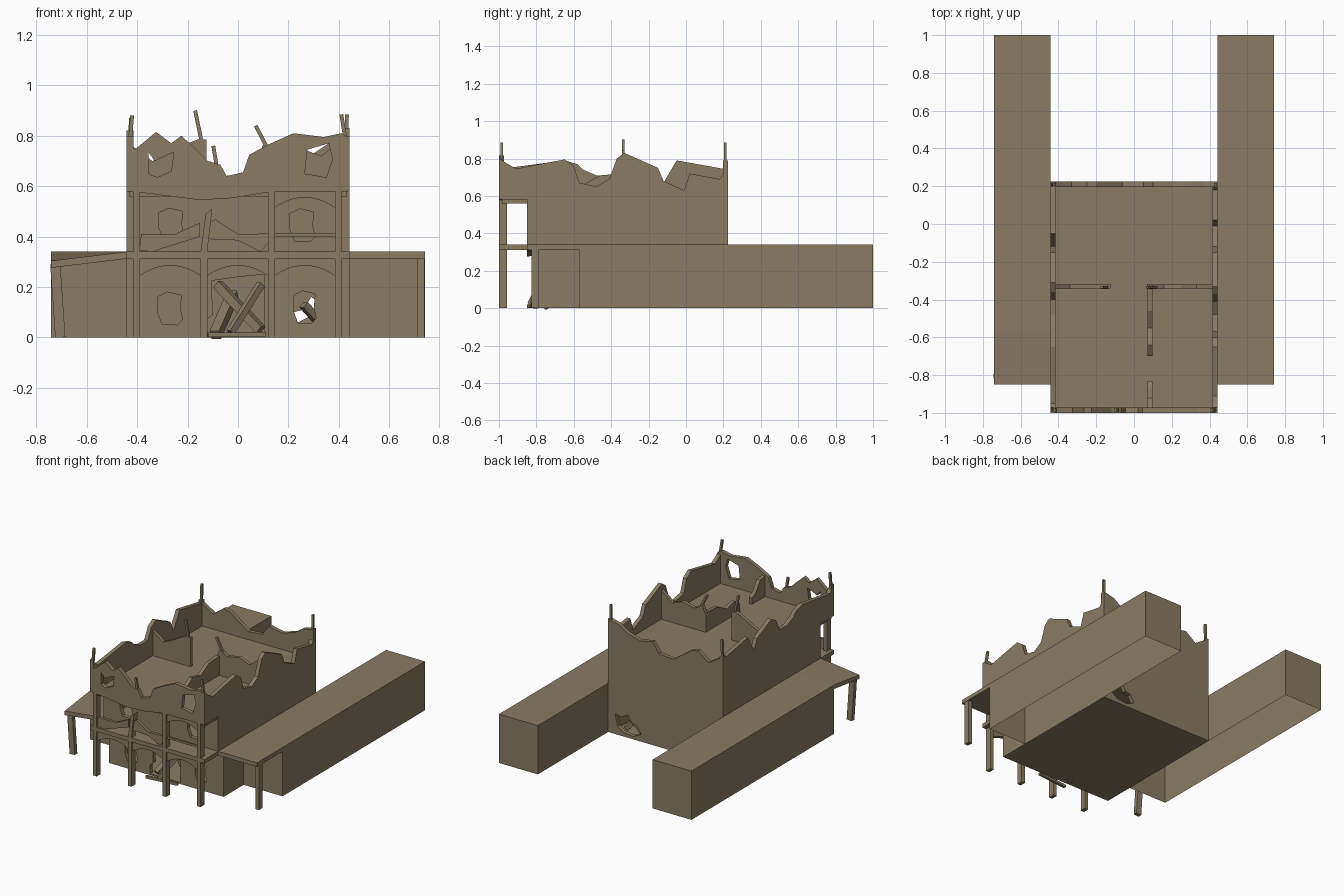
import bpy, bmesh
from mathutils import Vector

if "Cube" in bpy.data.objects:
    bpy.data.objects.remove(bpy.data.objects["Cube"])

mat = bpy.data.materials.new("sandstone brown")
mat.diffuse_color = (0.25, 0.2, 0.125, 1)
mat.use_nodes = True
mat.node_tree.nodes["Principled BSDF"].inputs["Base Color"].default_value = mat.diffuse_color


def finish(bm, name):
    bmesh.ops.recalc_face_normals(bm, faces=bm.faces[:])
    me = bpy.data.meshes.new(name)
    bm.to_mesh(me)
    bm.free()
    me.materials.append(mat)
    ob = bpy.data.objects.new(name, me)
    bpy.context.collection.objects.link(ob)
    return ob


def box(name, x0, x1, y0, y1, z0, z1, bottom=True):
    bm = bmesh.new()
    bmesh.ops.create_cube(bm, size=1)
    for v in bm.verts:
        v.co = (x1 if v.co.x > 0 else x0, y1 if v.co.y > 0 else y0, z1 if v.co.z > 0 else z0)
    ob = finish(bm, name)
    if not bottom:
        bm = bmesh.new()
        bm.from_mesh(ob.data)
        low = [f for f in bm.faces if f.calc_center_median().z < z0 + 0.001]
        bmesh.ops.delete(bm, geom=low, context='FACES_ONLY')
        bm.to_mesh(ob.data)
        bm.free()
    return ob


def wall(name, outline, at, thick, axis='y', holes=()):
    """Upright panel: outline of (along, z), set at a y (or x) position."""
    bm = bmesh.new()
    edges = []
    for loop in [outline, *holes]:
        vs = [bm.verts.new((a, at, z) if axis == 'y' else (at, a, z)) for a, z in loop]
        edges += [bm.edges.new((vs[i - 1], vs[i])) for i in range(len(vs))]
    n = Vector((0, -1, 0)) if axis == 'y' else Vector((1, 0, 0))
    bmesh.ops.triangle_fill(bm, edges=edges, use_beauty=True, normal=n)
    r = bmesh.ops.extrude_face_region(bm, geom=bm.faces[:])
    d = Vector((0, thick, 0)) if axis == 'y' else Vector((thick, 0, 0))
    for g in r['geom']:
        if isinstance(g, bmesh.types.BMVert):
            g.co += d
    return finish(bm, name)


def beam(name, p, q, w=0.022, d=None):
    """Square bar between two points."""
    p, q = Vector(p), Vector(q)
    bm = bmesh.new()
    bmesh.ops.create_cube(bm, size=1)
    rot = (q - p).to_track_quat('Z', 'Y')
    for v in bm.verts:
        v.co = (p + q) / 2 + rot @ Vector((v.co.x * w, v.co.y * (d or w), v.co.z * (q - p).length))
    return finish(bm, name)


def ragged(cx, cz, w, h):
    """Broken window opening."""
    pts = [(-.5, .35), (-.1, .5), (.45, .4), (.4, 0), (.5, -.35), (.3, -.5), (-.3, -.48), (-.5, -.1)]
    return [(cx + a * w, cz + b * h) for a, b in pts]


W, T, DECK = 0.4425, 0.028, 0.585

# long low wings with porch roofs and posts
for s, side in ((1, "right"), (-1, "left")):
    a, b = sorted((s * W, s * 0.742))
    box(side + "_wing", a, b, -0.57, 1, 0, 0.34, bottom=False)
    roof = box(side + "_porch_roof", a, b, -0.85, -0.57, 0.312, 0.34)
    if s < 0:  # sagging corner
        for v in roof.data.vertices:
            if v.co.x < -0.7 and v.co.y < -0.8:
                v.co.z -= 0.036
    top = 0.312 if s > 0 else 0.29
    beam(side + "_porch_post", (s * (0.725 if s > 0 else 0.705), -0.805, 0),
         (s * 0.725, -0.805, top), 0.028, 0.04)

# side walls with broken parapets
right_top = [(-1, .8), (-.91, .745), (-.65, .795), (-.6, .76), (-.57, .67), (-.48, .65), (-.41, .69),
             (-.37, .80), (-.33, .83), (-.15, .75), (-.12, .68), (-.01, .63), (.02, .72), (.18, .69), (.225, .75)]
left_top = [(-1, .8), (-.95, .75), (-.65, .79), (-.58, .77), (-.55, .74), (-.48, .71), (-.4, .71),
            (-.36, .79), (-.31, .82), (-.15, .745), (-.12, .67), (-.05, .79), (.2, .745), (.225, .76)]
base = [(.225, 0), (-.79, 0), (-.79, .312), (-.85, .312), (-.85, .58), (-1, .58)]
wall("right_side_wall", right_top + base, W - T, T, 'x')
wall("left_side_wall", left_top + base, -W, T, 'x')

# back wall with hole at the ground
back = [(-W, 0), (-W, .76), (-.33, .69), (-.25, .75), (-.2, .74), (-.06, .64), (.05, .65), (.1, .72),
        (.2, .70), (.3, .73), (.36, .77), (W, .79), (W, 0)]
wall("back_wall", back, 0.225, -T, holes=[
    [(.19, .05), (.22, .10), (.26, .11), (.29, .16), (.34, .13), (.39, .14), (.37, .06), (.33, .03), (.25, .02)]])

# floors
box("ground_floor", -W, W, -0.79, 0.22, 0, 0.01)
box("upper_floor", -W + .01, W - .01, -0.8, 0.21, 0.312, 0.34)
box("balcony_floor", -W, W, -1, -0.79, 0.312, 0.34)
box("roof_deck", -W + .01, W - .01, -0.985, 0.21, DECK - .025, DECK)

# recessed front walls with windows and broken doorway
wall("ground_front_wall", [(-W, 0), (-W, .312), (W, .312), (W, 0), (.105, 0), (.105, .25), (0, .24), (-.105, .225),
                           (-.1, .09), (-.125, .07), (-.125, 0)], -0.79, T,
     holes=[ragged(-.27, .115, .1, .13), ragged(.265, .12, .09, .13)])
wall("upper_front_wall", [(-W, .34), (-W, .575), (W, .575), (W, .34)], -0.85, T,
     holes=[ragged(-.265, .45, .1, .125), ragged(.255, .445, .1, .13)])

# front facade above the gallery
front = [(-W, .80), (-.41, .745), (-.325, .815), (-.265, .77), (-.225, .80), (-.17, .75), (-.12, .70),
         (-.07, .685), (-.045, .64), (.02, .655), (.045, .725), (.12, .765), (.22, .81), (.34, .795),
         (.41, .81), (W, .79), (W, .58), (.12, .576), (-.02, .553), (-.15, .545), (-.39, .575), (-W, .58)]
wall("front_parapet", front, -1, T, holes=[
    [(-.355, .735), (-.33, .70), (-.255, .735), (-.265, .66), (-.32, .635), (-.355, .65)],
    [(.275, .745), (.36, .77), (.375, .71), (.35, .635), (.265, .65)]])

# gallery posts, one snapped
posts = [-0.4025, -0.135, 0.1325, 0.3975]
for i, x in enumerate(posts):
    box(f"gallery_post_{i + 1}", x - .0135, x + .0135, -1, -0.957, 0, .34 if i == 1 else .58)
wall("snapped_post_top", [(-.1485, .34), (-.122, .34), (-.102, .512), (-.128, .49)], -1, .043)


# arches between the posts
def arch(name, x0, x1, spring, rise, top):
    n = 10
    curve = [(x0 + (x1 - x0) * i / n, spring + rise * (1 - (2 * i / n - 1) ** 2)) for i in range(n + 1)]
    wall(name, curve + [(x1, top), (x0, top)], -0.99, .025)


for i in range(3):
    arch(f"lower_arch_{i + 1}", posts[i] + .0135, posts[i + 1] - .0135, .245, .04, .315)
arch("upper_arch", posts[2] + .0135, posts[3] - .0135, .515, .04, .585)

# broken balcony railing
wall("railing_left", [(-.389, .345), (-.385, .41), (-.25, .41), (-.15, .455), (-.15, .40), (-.23, .375), (-.34, .34)],
     -0.99, .02)
wall("railing_middle", [(-.12, .39), (-.12, .455), (-.09, .468), (0, .41), (.12, .412), (.12, .375), (.09, .34),
                        (0, .385)], -0.99, .02)
wall("railing_right", [(.146, .40), (.146, .415), (.384, .415), (.384, .40)], -0.985, .012)

# ruined partition walls on the top storey
wall("partition_left", [(-.42, .57), (-.42, .76), (-.34, .70), (-.27, .73), (-.2, .77), (-.16, .785), (-.125, .785),
                        (-.125, .57)], -0.345, .025)
wall("partition_right", [(.07, .57), (.07, .70), (.1, .765), (.16, .73), (.25, .75), (.33, .72), (.42, .79),
                         (.42, .57)], -0.345, .025)
wall("partition_front", [(-.98, .57), (-.98, .73), (-.92, .72), (-.87, .65), (-.83, .63), (-.83, .57)], .072, .025, 'x')
wall("partition_middle", [(-.7, .57), (-.7, .64), (-.64, .68), (-.55, .66), (-.46, .71), (-.34, .72), (-.34, .57)],
     .072, .025, 'x')

# exposed splintered posts
for name, p, q in [
    ("front_left_splinter", (-.432, -.985, .74), (-.42, -.985, .88)),
    ("front_right_splinter", (.43, -.985, .76), (.41, -.985, .885)),
    ("back_left_splinter", (-.43, .21, .72), (-.425, .21, .87)),
    ("back_right_splinter", (.43, .21, .72), (.432, .21, .885)),
    ("front_gap_splinter", (-.083, -.985, .67), (-.098, -.985, .76)),
    ("partition_splinter_left", (-.143, -.335, .77), (-.17, -.335, .90)),
    ("partition_splinter_right", (.12, -.335, .745), (.07, -.335, .84)),
]:
    beam(name, p, q, .015)

# fallen timbers and rubble in the doorway and at the back hole
for i, (p, q, w) in enumerate([
    ((-.03, -.83, .02), (.09, -.74, .21), .026),
    ((.09, -.70, .03), (-.08, -.6, .21), .035),
    ((-.09, -.76, .01), (-.02, -.55, .17), .04),
    ((-.12, -.84, .01), (.11, -.82, .012), .018),
    ((.2, .16, .02), (.35, .12, .10), .03),
    ((.36, .15, .02), (.26, .08, .13), .03),
]):
    beam(f"fallen_timber_{i + 1}", p, q, w)
